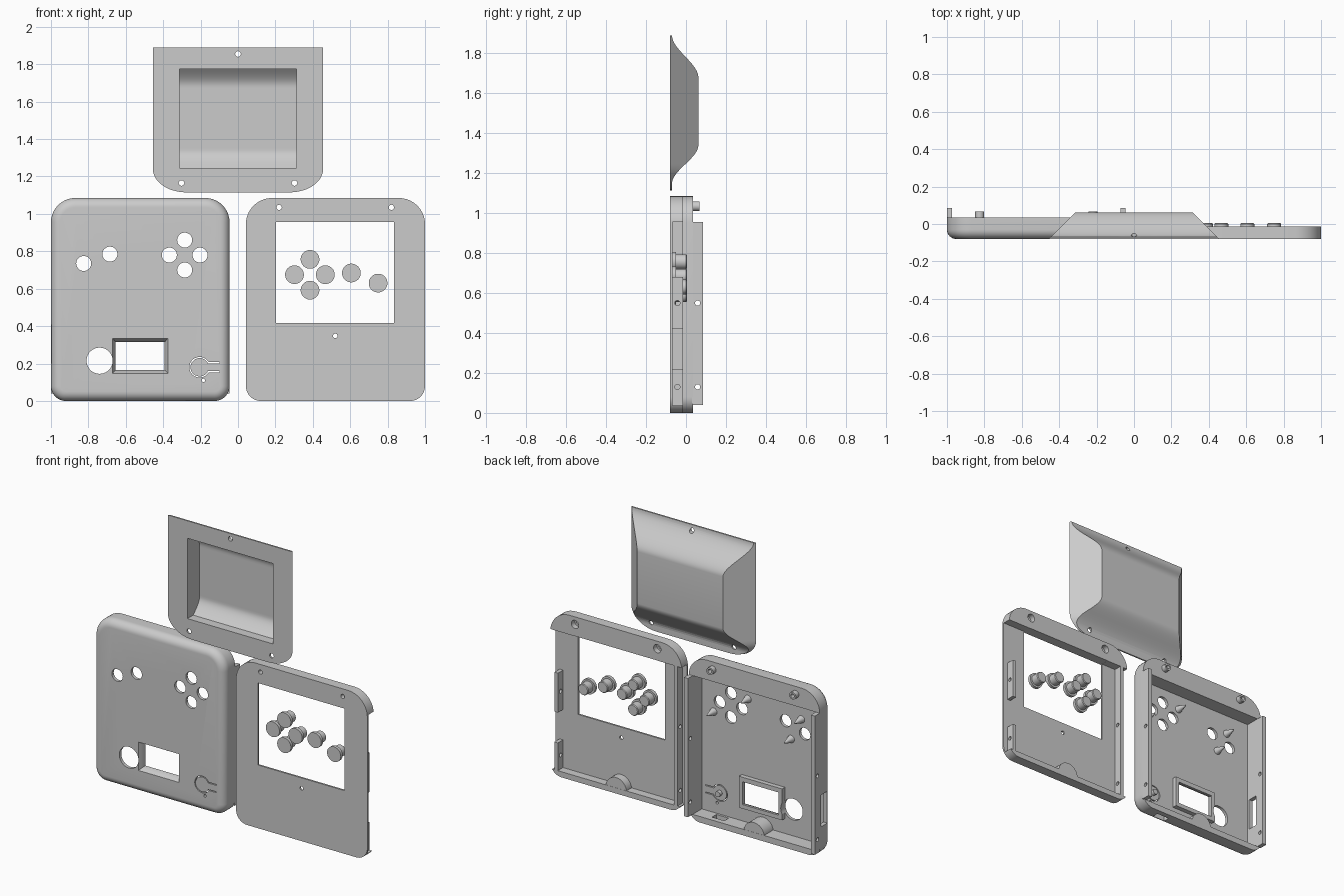
import bpy, bmesh, math
from mathutils import Vector

cube = bpy.data.objects.get("Cube")
if cube:
    bpy.data.objects.remove(cube)

grey = bpy.data.materials.new("plain_grey")
grey.use_nodes = True
grey.diffuse_color = (0.6, 0.6, 0.6, 1)
grey.node_tree.nodes["Principled BSDF"].inputs["Base Color"].default_value = (0.6, 0.6, 0.6, 1)
parts = []


# ---- helpers ----
def loft(name, rings):
    """Skin a list of equal-length rings of 3D points and cap both ends."""
    bm = bmesh.new()
    loops = [[bm.verts.new(p) for p in ring] for ring in rings]
    n = len(loops[0])
    for a, b in zip(loops, loops[1:]):
        for i in range(n):
            j = (i + 1) % n
            bm.faces.new((a[i], a[j], b[j], b[i]))
    bm.faces.new(loops[0])
    bm.faces.new(loops[-1][::-1])
    bmesh.ops.recalc_face_normals(bm, faces=bm.faces)
    mesh = bpy.data.meshes.new(name)
    bm.to_mesh(mesh)
    bm.free()
    mesh.materials.append(grey)
    ob = bpy.data.objects.new(name, mesh)
    bpy.context.collection.objects.link(ob)
    parts.append(ob)
    return ob


def prism(name, outline, y0, y1):
    return loft(name, [[(x, y, z) for x, z in outline] for y in (y0, y1)])


def rect(x0, x1, z0, z1):
    return [(x0, z0), (x1, z0), (x1, z1), (x0, z1)]


def box(name, x0, x1, y0, y1, z0, z1):
    return prism(name, rect(x0, x1, z0, z1), y0, y1)


def circle(x, z, r, n=40, start=0, end=360, closed=True):
    steps = n if closed else n + 1
    angles = [math.radians(start + (end - start) * i / n) for i in range(steps)]
    return [(x + r * math.cos(a), z + r * math.sin(a)) for a in angles]


def turned(name, x, z, profile, n=40):
    """Round part along y from (y, radius) pairs."""
    return loft(name, [[(px, y, pz) for px, pz in circle(x, z, r, n)] for y, r in profile])


def rounded(x0, x1, z0, z1, r_low, r_high, inset=0):
    corners = [(x1 - r_low, z0 + r_low, r_low, -90), (x1 - r_high, z1 - r_high, r_high, 0),
               (x0 + r_high, z1 - r_high, r_high, 90), (x0 + r_low, z0 + r_low, r_low, 180)]
    return [p for x, z, r, a in corners
            for p in circle(x, z, r - inset, 10, a, a + 90, closed=False)]


def cut(ob, *cutters):
    for c in cutters:
        mod = ob.modifiers.new("cut", "BOOLEAN")
        mod.operation = "DIFFERENCE"
        mod.solver = "EXACT"
        mod.object = c
        bpy.context.view_layer.update()
        graph = bpy.context.evaluated_depsgraph_get()
        mesh = bpy.data.meshes.new_from_object(ob.evaluated_get(graph))
        ob.modifiers.clear()
        ob.data = mesh
        parts.remove(c)
        bpy.data.objects.remove(c)


def drill(ob, x, z, r, y0=-0.2, y1=0.2):
    cut(ob, prism("drill", circle(x, z, r), y0, y1))


def side_drill(ob, x, y, z, r=0.013):
    cut(ob, loft("drill", [[(px, y + a, z + b) for a, b in circle(0, 0, r, 20)]
                           for px in (x - 0.05, x + 0.05)]))


FRONT = -0.08
SCREWS_Z = (0.13, 0.55)

# ---- front shell: filleted tray ----
rings = []
R = 0.05
for i in range(9):
    a = math.radians(90 * i / 8)
    inset = R * (1 - math.sin(a))
    rings.append([(x, FRONT + R * (1 - math.cos(a)), z)
                  for x, z in rounded(-1, -0.045, 0, 1.085, 0.08, 0.13, inset)])
rings.append([(x, 0.035, z) for x, z in rounded(-1, -0.045, 0, 1.085, 0.08, 0.13)])
front_shell = loft("front_shell", rings)
cut(front_shell, box("cavity", -0.972, -0.073, -0.06, 0.2, 0.04, 0.955))

# button holes, large round hole and pin hole
pad = (-0.285, 0.78)
for x, z in ((-0.825, 0.735), (-0.685, 0.785), (-0.285, 0.86),
             (-0.285, 0.7), (-0.367, 0.78), (-0.203, 0.78)):
    drill(front_shell, x, z, 0.04)
drill(front_shell, -0.74, 0.215, 0.07)
drill(front_shell, -0.185, 0.11, 0.009)


# display window with a raised frame and sloped sides
def window_cutter():
    outer, inner = rect(-0.67, -0.375, 0.148, 0.335), rect(-0.655, -0.392, 0.165, 0.315)
    return loft("window", [[(x, y, z) for x, z in o] for y, o in
                           ((-0.1, outer), (FRONT, outer), (-0.045, inner), (0.2, inner))])


cut(front_shell, window_cutter())
frame = box("window_frame", -0.68, -0.365, -0.065, -0.03, 0.138, 0.345)
cut(frame, window_cutter())
drill(frame, -0.74, 0.215, 0.07)

# flexing round button: C-shaped slit, two straight slits, rear stud
slit = circle(-0.205, 0.18, 0.055, 30, 28, 332, False) + circle(-0.205, 0.18, 0.049, 30, 332, 28, False)
cut(front_shell, prism("slit", slit, -0.2, 0))
for z in (0.156, 0.204):
    cut(front_shell, box("slit", -0.162, -0.1, -0.2, 0, z - 0.003, z + 0.003))
turned("flex_button_stud", -0.205, 0.18, ((-0.065, 0.018), (-0.035, 0.018)), 24)

# switch opening in the outer side, slot in the bottom
cut(front_shell, box("switch", -1.1, -0.95, -0.045, 0.02, 0.2, 0.41))
cut(front_shell, box("slot", -0.28, -0.19, -0.045, 0.0, -0.1, 0.06))

# side lips with screw holes
for name, x in (("outer_lip", -1.0), ("inner_lip", -0.073)):
    lip = box(name, x, x + 0.028, 0.03, 0.085, 0.04, 0.955)
    for z in SCREWS_Z:
        side_drill(lip, x + 0.014, 0.058, z)

# top screw posts
for x in (-0.825, -0.22):
    drill(front_shell, x, 1.035, 0.013, -0.03)
    post = turned("screw_post", x, 1.035, ((0.03, 0.024), (0.068, 0.024)))
    drill(post, x, 1.035, 0.013)

# cone pegs behind the buttons
for x, z in ((-0.41, 0.855), (-0.16, 0.705), (-0.8, 0.825), (-0.725, 0.675)):
    turned("cone_peg", x, z, ((-0.065, 0.026), (0.01, 0.004)), 24)

# ---- back shell: flat tray open at the sides ----
REAR = -0.014
back_shell = prism("back_shell", rounded(0.042, 1, 0, 1.085, 0.08, 0.14), FRONT, REAR)
cut(back_shell, box("cavity", -0.1, 1.2, -0.068, 0.2, 0.037, 0.957),
    box("opening", 0.202, 0.835, -0.2, 0.2, 0.417, 0.958))
drill(back_shell, 0.52, 0.348, 0.012)
for x in (0.22, 0.82):
    drill(back_shell, x, 1.035, 0.014)
    drill(back_shell, x, 1.035, 0.027, -0.05)

# screw pads along the sides
pads = [("inner_strip", 0.072, 0.037, 0.957, SCREWS_Z),
        ("lower_pad", 0.945, 0.037, 0.22, SCREWS_Z[:1]),
        ("upper_pad", 0.945, 0.42, 0.68, SCREWS_Z[1:])]
for name, x, z0, z1, holes in pads:
    strip = box(name, x, x + 0.025, -0.075, REAR, z0, z1)
    for z in holes:
        side_drill(strip, x + 0.012, -0.043, z)

# half-round bosses on the bottom walls
for x, y1 in ((-0.52, 0.034), (0.52, REAR - 0.001)):
    prism("half_round_boss", circle(x, 0.03, 0.075, 24, 0, 180, False), -0.07, y1)

# ---- loose buttons ----
for x, z in ((0.385, 0.757), (0.302, 0.675), (0.467, 0.675),
             (0.385, 0.592), (0.606, 0.684), (0.749, 0.63)):
    turned("button", x, z, ((-0.07, 0.05), (-0.05, 0.05), (-0.05, 0.037),
                            (0.0, 0.037), (0.005, 0.033)))


# ---- rear cover: S-curved bulge with sloped sides ----
def smooth(t):
    t = min(max(t, 0), 1)
    return t * t * (3 - 2 * t)


def bulge(z):
    return -0.07 + 0.132 * min(smooth((1.89 - z) / 0.21), smooth((z - 1.15) / 0.19))


def half_width(z):
    t = max(0, (1.24 - z) / 0.125)
    return 0.455 - 0.18 * (1 - math.sqrt(max(0, 1 - t * t)))


levels = [1.115 + 0.125 * (1 - math.cos(math.radians(90 * i / 12))) for i in range(13)]
levels += [1.24 + 0.1 * i / 10 for i in range(1, 11)]
levels += [1.68 + 0.21 * i / 20 for i in range(21)]
rings = []
for z in levels:
    w, y = half_width(z), bulge(z)
    wb = w - (y - FRONT)
    rings.append([(-w, FRONT, z), (w, FRONT, z), (wb, y, z), (-wb, y, z)])
cover = loft("rear_cover", rings)

# hollow following the bulge
heights = [1.245 + 0.53 * i / 40 for i in range(41)]
hollow = [(-0.15, 1.775), (-0.15, 1.245)] + [(bulge(z) - 0.016, z) for z in heights]
cut(cover, loft("hollow", [[(x, y, z) for y, z in hollow] for x in (-0.313, 0.313)]))
for x, z in ((0, 1.855), (-0.302, 1.165), (0.302, 1.165)):
    drill(cover, x, z, 0.015)

# ---- shading ----
bpy.ops.object.select_all(action="DESELECT")
for ob in parts:
    ob.select_set(True)
bpy.context.view_layer.objects.active = parts[0]
bpy.ops.object.shade_smooth_by_angle(angle=math.radians(30))
